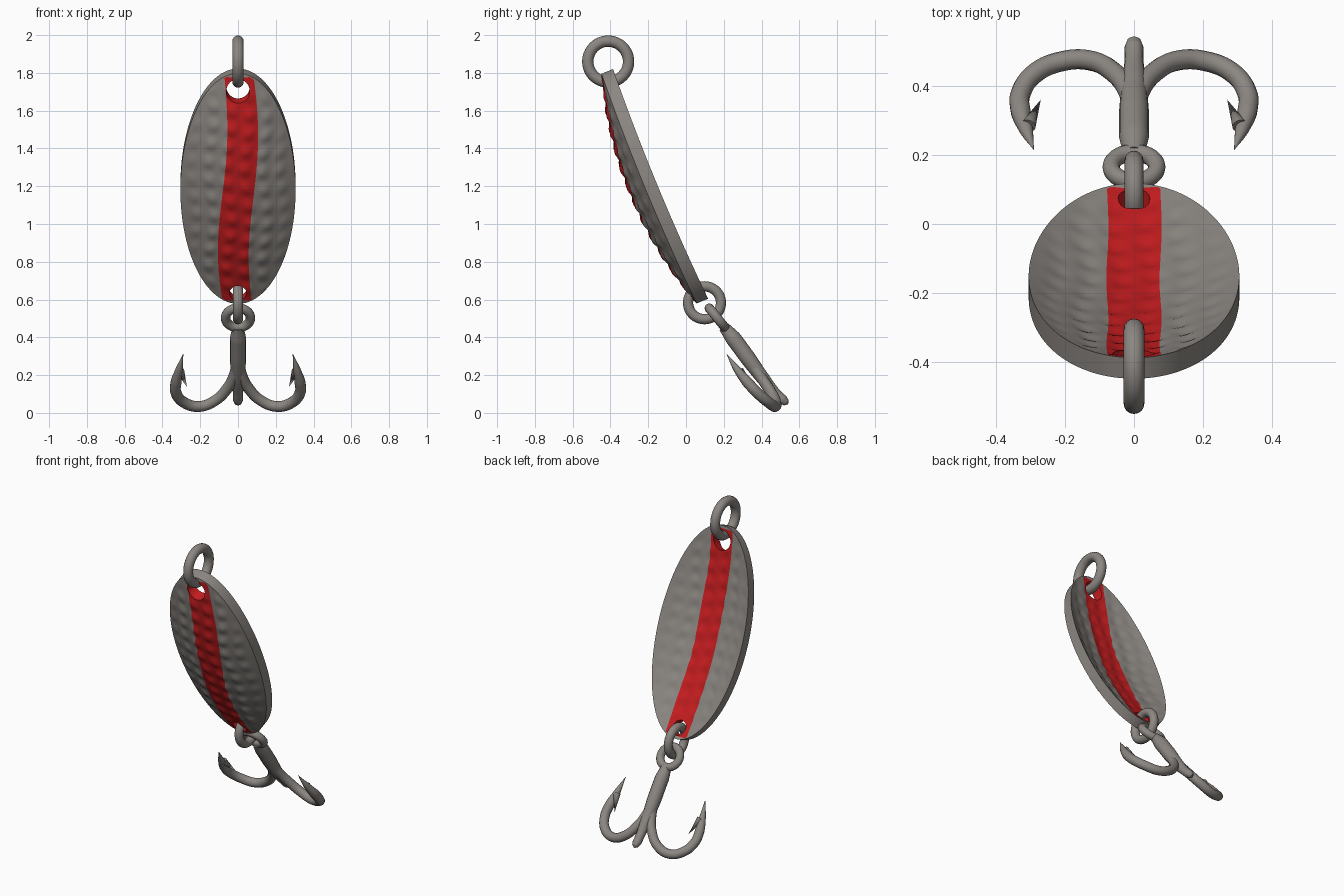
import bpy, math
from mathutils import Vector

if "Cube" in bpy.data.objects:
    bpy.data.objects.remove(bpy.data.objects["Cube"])


def material(name, rgb):
    m = bpy.data.materials.new(name)
    m.diffuse_color = (*rgb, 1)
    m.use_nodes = True
    m.node_tree.nodes["Principled BSDF"].inputs["Base Color"].default_value = m.diffuse_color
    return m


STEEL = material("warm_grey_metal", (0.26, 0.24, 0.222))
RED = material("red_paint", (0.56, 0.012, 0.014))

# Spoon frame: tilted axis, with the bulge towards the front
CENTRE = Vector((0, -0.165, 1.2))
ALONG = Vector((0, -0.3825, 0.924))
FRONT = Vector((0, -0.924, -0.3825))
HALF_L, HALF_W, THICK = 0.66, 0.305, 0.066


def smooth(ob, angle=40):
    bpy.ops.object.select_all(action='DESELECT')
    ob.select_set(True)
    bpy.context.view_layer.objects.active = ob
    bpy.ops.object.shade_smooth_by_angle(angle=math.radians(angle))


def spoon_point(x, t, side):
    w = HALF_W * math.sqrt(1 - t * t)
    s, u = t * HALF_L, x / w
    bowl = 0.018 * (1 - t * t) + 0.085 * (1 - u * u) * (1 - t * t)
    # hammered dents
    dent = (math.sin(x * 33 + 0.5 * math.sin(11 * s)) * math.sin(s * 31 + 0.9 * math.sin(9 * x))) ** 2 - 0.25
    dent *= (0.013 if side > 0 else 0.009) * (1 - u ** 4) * (1 - t ** 6)
    return CENTRE + ALONG * s + FRONT * (bowl + dent + side * THICK / 2) + Vector((x, 0, 0))


def lerp_list(a, b, n):
    return [a + (b - a) * i / n for i in range(n)]


def make_spoon():
    rows, n_grey, n_red = 120, 16, 12
    cols = 2 * n_grey + n_red + 1
    ts = [0.997 * math.sin(math.pi / 2 * (2 * i / rows - 1)) for i in range(rows + 1)]
    verts, faces, mats = [], [], []
    for side in (1, -1):
        for t in ts:
            w = HALF_W * math.sqrt(1 - t * t)
            # wandering stripe edges
            sway = 0.025 * math.sin(t * 3.0) if side > 0 else 0.003 * math.sin(t * 7)
            half = 0.077 + 0.006 * (1 - t * t) * (side > 0)
            left, right = max(sway - half, -0.85 * w), min(sway + half, 0.85 * w)
            xs = (lerp_list(-w, left, n_grey) + lerp_list(left, right, n_red)
                  + lerp_list(right, w, n_grey) + [w])
            verts += [spoon_point(x, t, side) for x in xs]
    back = (rows + 1) * cols
    for i in range(rows):
        for j in range(cols - 1):
            a = i * cols + j
            f = (a, a + 1, a + cols + 1, a + cols)
            faces += [f, tuple(back + k for k in reversed(f))]
            red = n_grey <= j < n_grey + n_red and -0.975 < ts[i] < 0.968
            mats += [int(red)] * 2
    # rim wall joining the two skins
    loop = [j for j in range(cols)] + [i * cols + cols - 1 for i in range(1, rows + 1)]
    loop += [rows * cols + j for j in range(cols - 2, -1, -1)]
    loop += [i * cols for i in range(rows - 1, 0, -1)]
    for a, b in zip(loop, loop[1:] + loop[:1]):
        faces.append((b, a, back + a, back + b))
        mats.append(0)
    me = bpy.data.meshes.new("spoon_blade")
    me.from_pydata(verts, [], faces)
    me.materials.append(STEEL)
    me.materials.append(RED)
    me.polygons.foreach_set("material_index", mats)
    ob = bpy.data.objects.new("spoon_blade", me)
    bpy.context.collection.objects.link(ob)
    # ring holes at both ends
    for s, r in ((0.568, 0.062), (-0.59, 0.046)):
        bpy.ops.mesh.primitive_cylinder_add(vertices=32, radius=r, depth=0.4,
                                            location=CENTRE + ALONG * s)
        cut = bpy.context.object
        cut.name = "hole_cutter"
        cut.hide_render = True
        cut.rotation_euler = FRONT.to_track_quat('Z', 'Y').to_euler()
        cut.data.materials.append(STEEL)
        cut.data.materials.append(RED)
        for p in cut.data.polygons:
            p.material_index = 1
        mod = ob.modifiers.new("hole", 'BOOLEAN')
        mod.operation, mod.solver, mod.object = 'DIFFERENCE', 'EXACT', cut
        bpy.context.view_layer.objects.active = ob
        bpy.ops.object.modifier_apply(modifier=mod.name)
        bpy.data.objects.remove(cut)
    smooth(ob)


def ring(name, loc, axis, major, minor):
    bpy.ops.mesh.primitive_torus_add(major_radius=major, minor_radius=minor,
                                     major_segments=48, minor_segments=16, location=loc)
    ob = bpy.context.object
    ob.name = name
    ob.rotation_euler = Vector(axis).to_track_quat('Z', 'Y').to_euler()
    ob.data.materials.append(STEEL)
    smooth(ob)
    return ob


def tube(name, pts):
    # pts: (x, y, z, radius)
    cu = bpy.data.curves.new(name, 'CURVE')
    cu.dimensions = '3D'
    cu.bevel_depth, cu.bevel_resolution, cu.resolution_u = 1.0, 5, 8
    cu.use_fill_caps = True
    sp = cu.splines.new('BEZIER')
    sp.bezier_points.add(len(pts) - 1)
    for bp, p in zip(sp.bezier_points, pts):
        bp.co, bp.radius = p[:3], p[3]
        bp.handle_left_type = bp.handle_right_type = 'AUTO'
    cu.materials.append(STEEL)
    bpy.context.collection.objects.link(bpy.data.objects.new(name, cu))


def barb(name, base, tip, radius):
    base, tip = Vector(base), Vector(tip)
    d = tip - base
    bpy.ops.mesh.primitive_cone_add(vertices=16, radius1=radius, radius2=0, depth=d.length,
                                    location=(base + tip) / 2)
    ob = bpy.context.object
    ob.name = name
    ob.rotation_euler = d.to_track_quat('Z', 'Y').to_euler()
    ob.data.materials.append(STEEL)
    smooth(ob)


make_spoon()

# Split rings
ring("line_ring", (0, -0.412, 1.86), (1, 0, 0), 0.108, 0.03)
ring("hook_ring", (0, 0.098, 0.583), (1, 0, 0), 0.087, 0.027)

# Treble hook: eye, shank with short rear stub, two mirrored bends with barbs
ring("hook_eye", (0, 0.165, 0.503), (0, 0.78, 0.63), 0.066, 0.025)
tube("hook_shank", [(0, 0.2, 0.456, 0.03), (0, 0.25, 0.395, 0.043), (0, 0.33, 0.287, 0.043),
                    (0, 0.41, 0.18, 0.036), (0, 0.475, 0.105, 0.027), (0, 0.513, 0.069, 0.027),
                    (0, 0.53, 0.055, 0.02), (0, 0.54, 0.047, 0.004)])
for m, label in ((-1, "left"), (1, "right")):
    tube(label + "_hook_bend",
         [(m * 0.005, 0.33, 0.285, 0.028), (m * 0.018, 0.385, 0.205, 0.029),
          (m * 0.06, 0.44, 0.125, 0.029), (m * 0.125, 0.473, 0.063, 0.029),
          (m * 0.205, 0.472, 0.034, 0.029), (m * 0.285, 0.438, 0.055, 0.029),
          (m * 0.328, 0.378, 0.106, 0.029), (m * 0.328, 0.325, 0.163, 0.029),
          (m * 0.312, 0.272, 0.228, 0.02), (m * 0.29, 0.215, 0.312, 0.001)])
    barb(label + "_hook_barb", (m * 0.306, 0.285, 0.222), (m * 0.27, 0.36, 0.138), 0.022)
